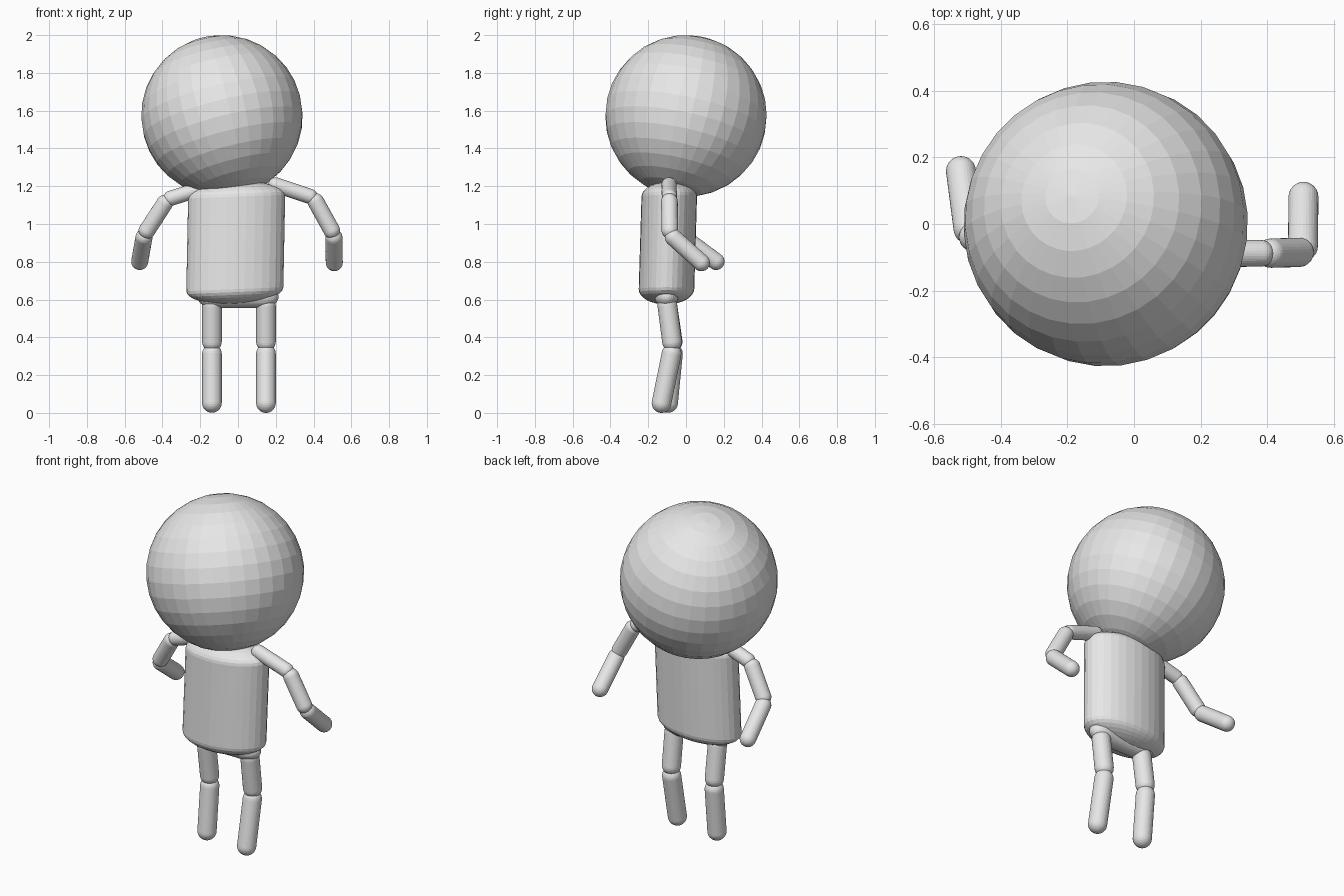
import bpy, bmesh, math
from mathutils import Vector, Matrix

if "Cube" in bpy.data.objects:
    bpy.data.objects.remove(bpy.data.objects["Cube"], do_unlink=True)

grey = bpy.data.materials.new("light_grey")
grey.use_nodes = True
grey.diffuse_color = (0.8, 0.8, 0.8, 1)
grey.node_tree.nodes["Principled BSDF"].inputs["Base Color"].default_value = (0.8, 0.8, 0.8, 1)


def add_object(name, bm):
    bmesh.ops.recalc_face_normals(bm, faces=bm.faces)
    mesh = bpy.data.meshes.new(name)
    bm.to_mesh(mesh)
    bm.free()
    mesh.materials.append(grey)
    obj = bpy.data.objects.new(name, mesh)
    bpy.context.collection.objects.link(obj)
    return obj


def capsule(name, length, rx, ry, cap, matrix, sides=32, steps=8):
    """Upright capsule of full length centred on the origin, then placed by matrix."""
    bm = bmesh.new()
    bmesh.ops.create_uvsphere(bm, u_segments=sides, v_segments=steps * 2, radius=1)
    # Split the equator so the two halves can be pulled apart into a straight wall
    equator = [e for e in bm.edges if all(abs(v.co.z) < 1e-4 for v in e.verts)]
    bmesh.ops.split_edges(bm, edges=equator)
    stretch = length / 2 - cap
    for face in bm.faces:
        side = 1 if face.calc_center_median().z > 0 else -1
        for v in face.verts:
            v.tag = side > 0
    for v in bm.verts:
        shift = stretch if v.tag else -stretch
        v.co = Vector((v.co.x * rx, v.co.y * ry, v.co.z * cap + shift))
    rims = [e for e in bm.edges if e.is_boundary]
    bmesh.ops.bridge_loops(bm, edges=rims)
    bm.transform(matrix)
    return add_object(name, bm)


def limb(name, a, b, r, end_overlap=0.02):
    """Round segment whose tips lie at a and b, reaching a little past each joint."""
    a, b = Vector(a), Vector(b)
    axis = (b - a).normalized()
    a, b = a - axis * 0.02, b + axis * end_overlap
    turn = axis.to_track_quat('Z', 'Y').to_matrix().to_4x4()
    return capsule(name, (b - a).length, r, r, r, Matrix.Translation((a + b) / 2) @ turn)


# Head: large faceted ball with a tipped axis
bm = bmesh.new()
bmesh.ops.create_uvsphere(bm, u_segments=32, v_segments=16, radius=0.428)
tip = Vector((-0.24, 0.2, 0.95)).to_track_quat('Z', 'Y').to_matrix().to_4x4()
bm.transform(Matrix.Translation((-0.085, 0, 1.572)) @ tip)
add_object("head", bm)

# Torso: wide flattened capsule, leaning slightly
lean = Matrix(((1, 0, 0.02, -0.012), (0, 1, 0.03, -0.096),
               (0.04, 0, 1, 0.9), (0, 0, 0, 1)))
capsule("torso", 0.65, 0.257, 0.147, 0.08, lean)

# Pelvis: bar joining the legs under the torso
across = Matrix.Translation((0, -0.103, 0.615)) @ Matrix.Rotation(math.pi / 2, 4, 'Y')
capsule("pelvis", 0.43, 0.06, 0.062, 0.09, across)

# Legs
for side, x, knee_y, foot_y in (("left", 0.148, -0.07, -0.14), ("right", -0.138, -0.066, -0.1)):
    knee = (x, knee_y, 0.345)
    limb(side + "_thigh", (x, -0.103, 0.6), knee, 0.052)
    limb(side + "_shin", knee, (x, foot_y, 0.001), 0.052, 0)

# Arms: shoulder, upper arm and forearm in a chain
arms = {
    "left": ((0.18, -0.09, 1.213), (0.4, -0.088, 1.14), (0.508, -0.085, 0.945), (0.51, 0.115, 0.765)),
    "right": ((-0.2, -0.085, 1.185), (-0.375, -0.075, 1.13), (-0.495, -0.035, 0.945), (-0.525, 0.195, 0.775)),
}
for side, (start, joint, elbow, hand) in arms.items():
    limb(side + "_shoulder", start, joint, 0.04)
    limb(side + "_upper_arm", joint, elbow, 0.044)
    limb(side + "_forearm", elbow, hand, 0.045, 0)
